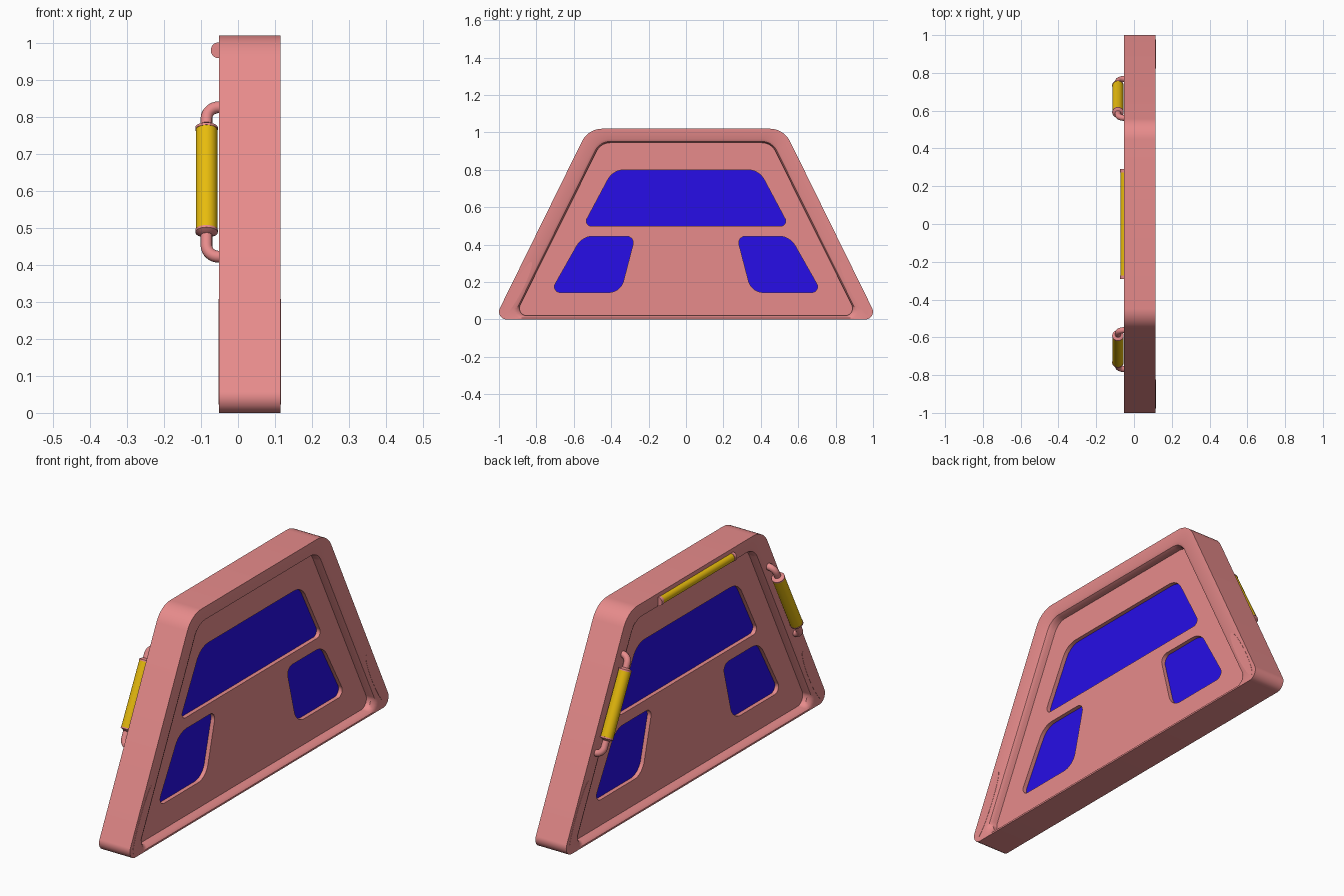
import bpy, bmesh, math
from mathutils import Vector

cube = bpy.data.objects.get("Cube")
if cube:
    bpy.data.objects.remove(cube, do_unlink=True)

X_BACK, X_FACE = -0.052, 0.115
X_MID = (X_BACK + X_FACE) / 2


def material(name, rgb):
    m = bpy.data.materials.new(name)
    m.use_nodes = True
    m.diffuse_color = (*rgb, 1)
    m.node_tree.nodes["Principled BSDF"].inputs["Base Color"].default_value = (*rgb, 1)
    return m


PINK = material("salmon_pink", (0.8, 0.26, 0.26))
BLUE = material("window_blue", (0.02, 0.004, 0.8))
YELLOW = material("grip_yellow", (0.8, 0.5, 0.004))


def finish(ob, mat):
    ob.data.materials.clear()
    ob.data.materials.append(mat)
    bpy.ops.object.select_all(action="DESELECT")
    ob.select_set(True)
    bpy.context.view_layer.objects.active = ob
    if ob.type == "CURVE":
        bpy.ops.object.convert(target="MESH")
    bpy.ops.object.shade_smooth_by_angle(angle=math.radians(35))


def rounded(corners, steps=8):
    """Outline with filleted corners, each given as (y, z, radius)."""
    pts = []
    for i, (y, z, r) in enumerate(corners):
        p = Vector((y, z))
        a = (Vector(corners[i - 1][:2]) - p).normalized()
        b = (Vector(corners[(i + 1) % len(corners)][:2]) - p).normalized()
        half = a.angle(b) / 2
        centre = p + (a + b).normalized() * r / math.sin(half)
        start = p + a * r / math.tan(half) - centre
        end = p + b * r / math.tan(half) - centre
        for k in range(steps + 1):
            pts.append(centre + start.lerp(end, k / steps).normalized() * r)
    return pts


def trapezoid(bottom, z0, r0, top, z1, r1):
    return rounded([(-bottom, z0, r0), (bottom, z0, r0), (top, z1, r1), (-top, z1, r1)])


def plate(name, outlines, half, mat, x=X_MID):
    """Flat plate in the y-z plane; further outlines become holes."""
    cu = bpy.data.curves.new(name, "CURVE")
    cu.dimensions, cu.fill_mode, cu.extrude = "2D", "BOTH", half
    for outline in outlines:
        sp = cu.splines.new("POLY")
        sp.points.add(len(outline) - 1)
        for pt, p in zip(sp.points, outline):
            pt.co = (p.x, p.y, 0, 1)
        sp.use_cyclic_u = True
    ob = bpy.data.objects.new(name, cu)
    bpy.context.collection.objects.link(ob)
    ob.rotation_euler = (math.pi / 2, 0, math.pi / 2)
    ob.location.x = x
    finish(ob, mat)


# Frame: closed loop of matching outlines with a softened inner edge on both faces
outer = trapezoid(1.025, 0, 0.041, 0.523, 1.02, 0.12)
lip = trapezoid(0.945, 0.008, 0.04, 0.472, 0.965, 0.1)
soft = trapezoid(0.926, 0.014, 0.04, 0.461, 0.952, 0.09)
inner = trapezoid(0.915, 0.02, 0.04, 0.455, 0.945, 0.08)
profile = [(outer, 0.0835), (lip, 0.0835), (soft, 0.077), (inner, 0.062)]
profile += [(o, -x) for o, x in reversed(profile)]

bm = bmesh.new()
rings = [[bm.verts.new((X_MID + x, p.x, p.y)) for p in o] for o, x in profile]
for i, ring in enumerate(rings):
    nxt = rings[(i + 1) % len(rings)]
    for j in range(len(ring)):
        k = (j + 1) % len(ring)
        bm.faces.new((ring[j], ring[k], nxt[k], nxt[j]))
bmesh.ops.recalc_face_normals(bm, faces=bm.faces)
me = bpy.data.meshes.new("frame")
bm.to_mesh(me)
bm.free()
frame = bpy.data.objects.new("frame", me)
bpy.context.collection.objects.link(frame)
finish(frame, PINK)

# Recessed panel with three openings, and the blue panes set into them
upper = trapezoid(0.55, 0.5, 0.025, 0.39, 0.8, 0.1)
lower = rounded([(0.35, 0.145, 0.08), (0.725, 0.145, 0.03), (0.555, 0.445, 0.1), (0.272, 0.445, 0.035)])
lower_mirror = [Vector((-p.x, p.y)) for p in reversed(lower)]
plate("panel", [inner, upper, lower, lower_mirror], 0.04, PINK)
plate("upper_window", [upper], 0.02, BLUE)
plate("left_lower_window", [lower], 0.02, BLUE)
plate("right_lower_window", [lower_mirror], 0.02, BLUE)

# Slim oval plates, nearly flush, on the lower rim corners
for side in (1, -1):
    tilt = Vector((-0.46 * side, 0.89))
    across = Vector((tilt.y, -tilt.x))
    oval = []
    for k in range(32):
        a = k * math.tau / 32
        oval.append(Vector((0.9 * side, 0.165)) + tilt * 0.16 * math.cos(a) + across * 0.025 * math.sin(a))
    for x in (X_BACK + 0.002, X_FACE - 0.002):
        plate("corner_oval", [oval], 0.003, PINK, x)


def cylinder(name, a, b, r0, r1, mat):
    """Cylinder or cone between two points."""
    d = b - a
    bpy.ops.mesh.primitive_cone_add(vertices=32, radius1=r0, radius2=r1, depth=d.length,
                                    location=(a + b) / 2,
                                    rotation=d.to_track_quat("Z", "Y").to_euler())
    ob = bpy.context.object
    ob.name = name
    finish(ob, mat)


def tube(name, pts, r, mat):
    cu = bpy.data.curves.new(name, "CURVE")
    cu.dimensions, cu.bevel_depth, cu.bevel_resolution = "3D", r, 4
    sp = cu.splines.new("POLY")
    sp.points.add(len(pts) - 1)
    for pt, p in zip(sp.points, pts):
        pt.co = (*p, 1)
    ob = bpy.data.objects.new(name, cu)
    bpy.context.collection.objects.link(ob)
    finish(ob, mat)


# Sloping side handles: bent tube, yellow grip, shallow tapered collars
REACH = 0.033
out = Vector((-1, 0, 0))
for side, label in ((1, "left"), (-1, "right")):
    low = Vector((X_BACK, 0.768 * side, 0.422))
    high = Vector((X_BACK, 0.562 * side, 0.826))
    along = (high - low).normalized()
    bend = [(0, -0.01)]
    for k in range(9):
        a = k / 8 * math.pi / 2
        bend.append((REACH * (1 - math.cos(a)), REACH * math.sin(a)))
    path = [low + along * u + out * v for u, v in bend]
    path += [high - along * u + out * v for u, v in reversed(bend)]
    tube(label + "_handle_tube", path, 0.016, PINK)

    def at(z):
        return low.lerp(high, (z - low.z) / (high.z - low.z)) + out * REACH

    cylinder(label + "_grip", at(0.492), at(0.767), 0.029, 0.029, YELLOW)
    for z, d in ((0.492, -1), (0.767, 1)):
        cylinder(label + "_collar", at(z - 0.002 * d), at(z + 0.004 * d), 0.0305, 0.0305, PINK)
        cylinder(label + "_collar_taper", at(z + 0.004 * d), at(z + 0.012 * d), 0.0295, 0.016, PINK)

# Top bar half sunk in the rim, with end caps
cylinder("top_bar", Vector((X_BACK, -0.275, 0.98)), Vector((X_BACK, 0.275, 0.98)), 0.02, 0.02, YELLOW)
for side in (1, -1):
    cylinder("top_bar_cap", Vector((X_BACK, 0.273 * side, 0.98)), Vector((X_BACK, 0.29 * side, 0.98)),
             0.0215, 0.0215, PINK)
